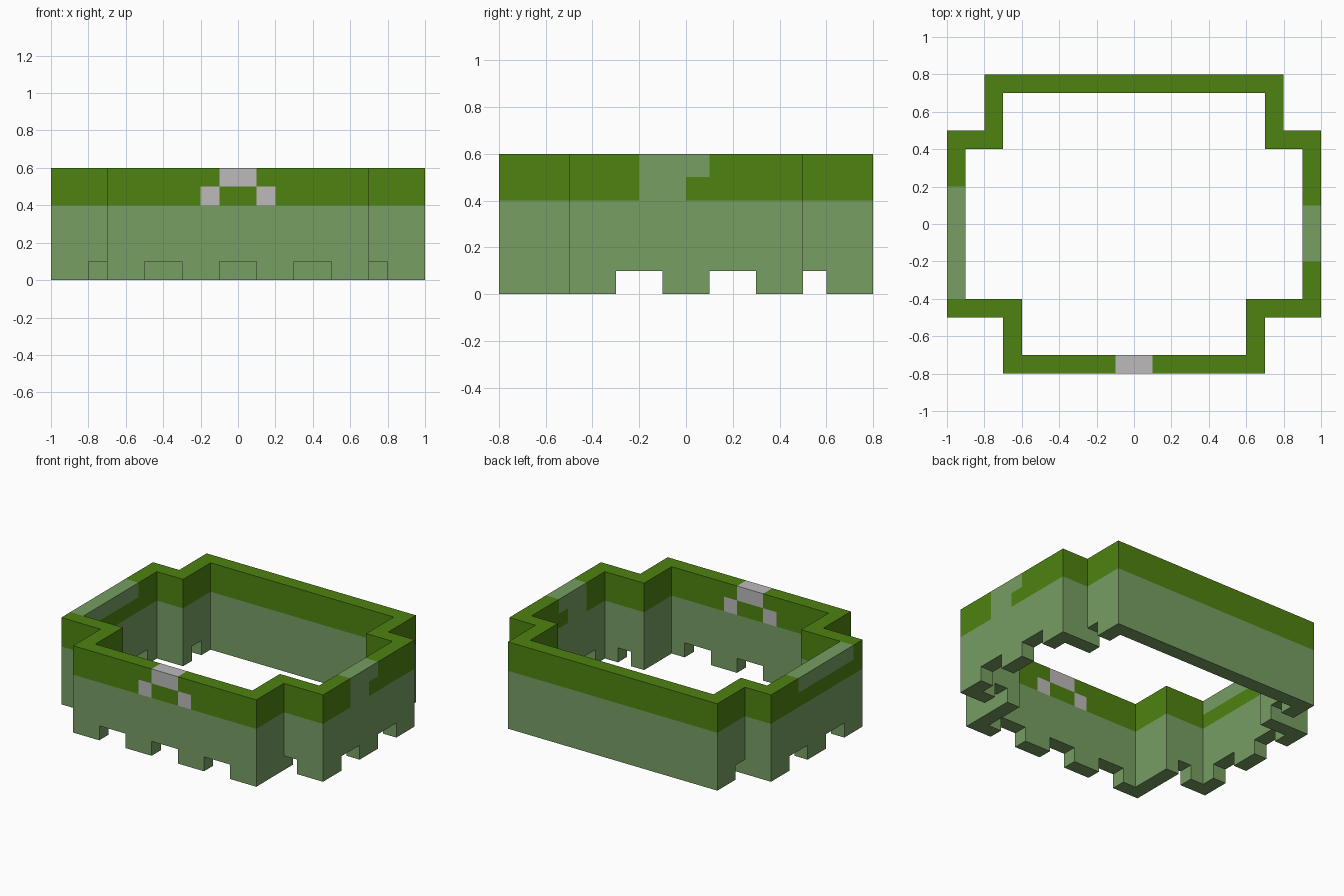
import bpy
import bmesh
from mathutils import Vector

cube = bpy.data.objects.get("Cube")
if cube:
    bpy.data.objects.remove(cube, do_unlink=True)

UNIT = 0.1  # every part sits on a grid of blocks this size


def make_material(name, rgb):
    mat = bpy.data.materials.new(name)
    mat.use_nodes = True
    mat.diffuse_color = (*rgb, 1)
    mat.node_tree.nodes["Principled BSDF"].inputs["Base Color"].default_value = (*rgb, 1)
    return mat


MATERIALS = [
    make_material("grass green", (0.076, 0.223, 0.005)),
    make_material("sage green", (0.184, 0.342, 0.125)),
    make_material("light grey", (0.503, 0.491, 0.491)),
]
GREEN, SAGE, GREY = range(3)


# Floor plan: three overlapping rectangles, each shrunk by one block for the inside
def in_plan(x, y, inset):
    def inside(half, low, high):
        return -half + inset <= x < half - inset and low + inset <= y < high - inset
    return inside(8, 3, 8) or inside(10, -5, 5) or inside(7, -8, -3)


def is_wall(x, y):
    return in_plan(x, y, 0) and not in_plan(x, y, 1)


# Gaps between the feet along the bottom edge
def is_gap(x, y):
    side = x if x >= 0 else -1 - x  # mirrored column
    if y == -8:
        return side in (0, 3, 4)
    if side == 9:
        return y in (-3, -2, 1, 2)
    return (side, y) in ((7, -5), (7, 5))


# Painted blocks: grey badge in front, sage patches on the two sides
def block_colour(x, y, z):
    if z < 4:
        return SAGE
    if y == -8 and x in ((-1, 0) if z == 5 else (-2, 1)):
        return GREY
    if x == 9 and -2 <= y < (1 if z == 5 else 0):
        return SAGE
    if x == -10 and z == 5 and -4 <= y < 2:
        return SAGE
    return GREEN


plan = [(x, y) for x in range(-10, 10) for y in range(-8, 8) if is_wall(x, y)]
blocks = {(x, y, z) for x, y in plan for z in range(6) if z or not is_gap(x, y)}


# Outer skin of the blocks between two heights, merged into large flat faces
def build_wall(name, low, high):
    bm = bmesh.new()
    for block in sorted(b for b in blocks if low <= b[2] < high):
        for axis in range(3):
            for sign in (-1, 1):
                step = Vector((0, 0, 0))
                step[axis] = sign
                base = Vector(block)
                if tuple(int(c) for c in base + step) in blocks:
                    continue
                u, v = Vector((0, 0, 0)), Vector((0, 0, 0))
                u[(axis + 1) % 3] = 1
                v[(axis + 2) % 3] = 1
                corner = base + step if sign > 0 else base
                ring = [corner, corner + u, corner + u + v, corner + v]
                verts = [bm.verts.new(p * UNIT) for p in ring[::sign]]
                bm.faces.new(verts).material_index = block_colour(*block)
    bmesh.ops.remove_doubles(bm, verts=bm.verts, dist=UNIT / 100)
    bmesh.ops.dissolve_limit(bm, angle_limit=0.01, verts=bm.verts, edges=bm.edges,
                             delimit={'MATERIAL'})
    mesh = bpy.data.meshes.new(name)
    bm.to_mesh(mesh)
    bm.free()
    for mat in MATERIALS:
        mesh.materials.append(mat)
    bpy.context.collection.objects.link(bpy.data.objects.new(name, mesh))


build_wall("lower_wall_with_feet", 0, 4)
build_wall("upper_band", 4, 6)
